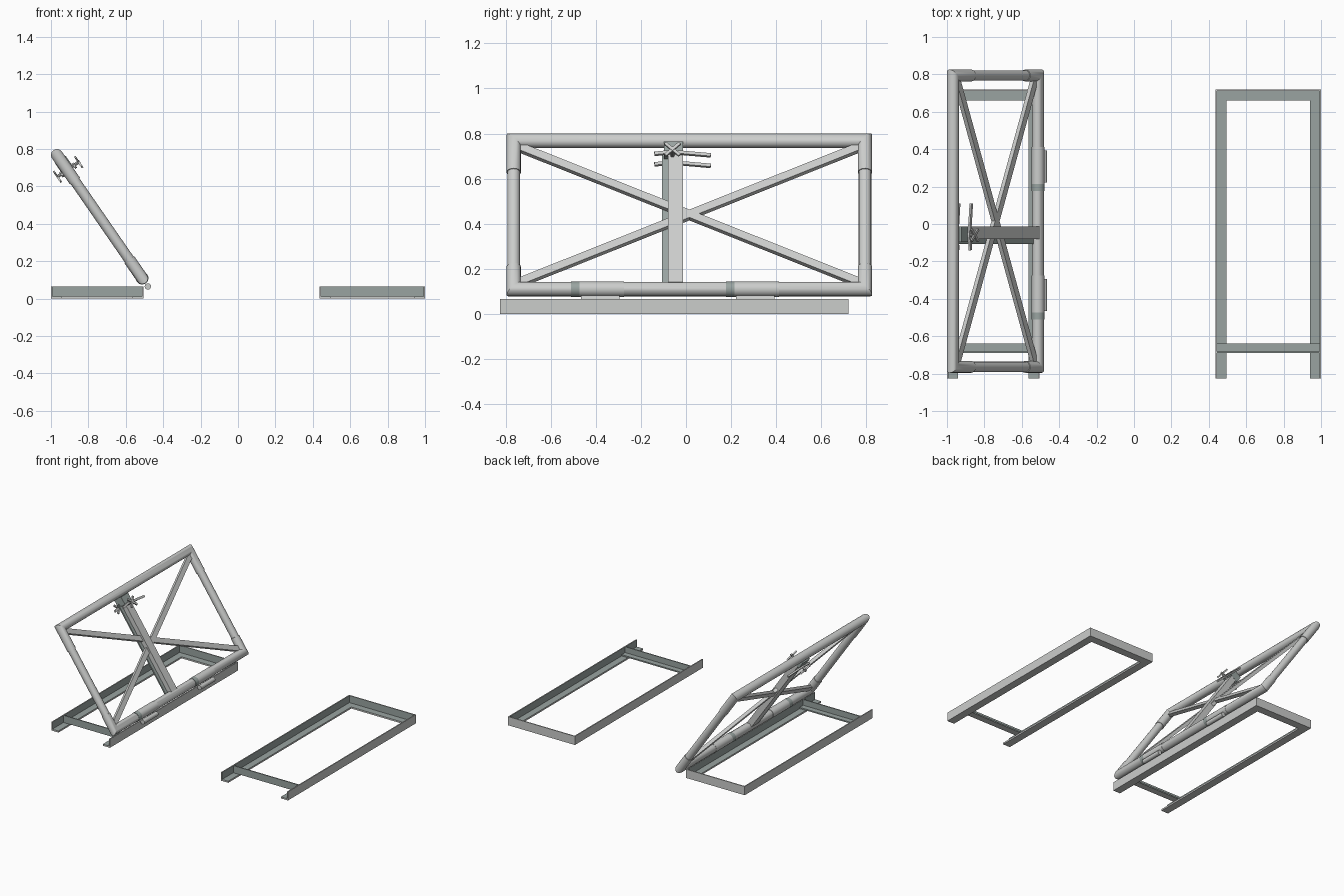
import bpy, bmesh, math
from mathutils import Matrix, Vector

cube = bpy.data.objects.get("Cube")
if cube:
    bpy.data.objects.remove(cube, do_unlink=True)


def material(name, colour):
    m = bpy.data.materials.new(name)
    m.use_nodes = True
    m.diffuse_color = (*colour, 1)
    m.node_tree.nodes["Principled BSDF"].inputs["Base Color"].default_value = (*colour, 1)
    return m


GREY = material("light_grey_steel", (0.60, 0.61, 0.60))
GREEN = material("green_grey_steel", (0.32, 0.37, 0.355))

# Panel space: x runs down the slope, y along the length, z out of the face
top, foot = Vector((-0.968, 0, 0.768)), Vector((-0.513, 0, 0.11))
SLOPE = (foot - top).length
down = (foot - top).normalized()
side = Vector((0, 1, 0))
PANEL = Matrix((down, side, down.cross(side))).transposed().to_4x4()
PANEL.translation = top
WORLD = Matrix.Identity(4)
Y0, Y1 = -0.764, 0.794


def finish(name, bm, mats, space, smooth=False):
    bmesh.ops.recalc_face_normals(bm, faces=bm.faces)
    mesh = bpy.data.meshes.new(name)
    bm.to_mesh(mesh)
    bm.free()
    for m in mats:
        mesh.materials.append(m)
    ob = bpy.data.objects.new(name, mesh)
    bpy.context.collection.objects.link(ob)
    ob.matrix_world = space
    if smooth:
        bpy.ops.object.select_all(action="DESELECT")
        ob.select_set(True)
        bpy.context.view_layer.objects.active = ob
        bpy.ops.object.shade_smooth_by_angle(angle=math.radians(35))
    return ob


def sweep(name, path, profile, space, mats=(GREY,), second=(), smooth=False):
    """Mitred sweep of a (left, up) profile along a flat path."""
    bm = bmesh.new()
    pts = [Vector(p) for p in path]
    dirs = [(b - a).normalized() for a, b in zip(pts, pts[1:])]
    rings = []
    for i, p in enumerate(pts):
        d0, d1 = dirs[max(i - 1, 0)], dirs[min(i, len(dirs) - 1)]
        n0, n1 = Vector((-d0.y, d0.x)), Vector((-d1.y, d1.x))
        m = (n0 + n1) / (1 + n0.dot(n1))
        rings.append([bm.verts.new((p.x + m.x * a, p.y + m.y * a, h)) for a, h in profile])
    n = len(profile)
    for r, s in zip(rings, rings[1:]):
        for k in range(n):
            j = (k + 1) % n
            f = bm.faces.new((r[k], r[j], s[j], s[k]))
            f.material_index = int(k in second)
    bm.faces.new(rings[0])
    bm.faces.new(rings[-1])
    return finish(name, bm, mats, space, smooth)


def tube(name, path, r, space=PANEL, h=0, mat=GREY, sides=16):
    ring = [(r * math.cos(t), h + r * math.sin(t))
            for t in (2 * math.pi * k / sides for k in range(sides))]
    return sweep(name, path, ring, space, (mat,), smooth=True)


def bar(name, a, b, width, z0, z1, mat=GREY):
    w = width / 2
    return sweep(name, (a, b), [(-w, z0), (w, z0), (w, z1), (-w, z1)], PANEL, (mat,))


# Angle-iron base frames with open front legs
ANGLE = [(0, 0), (0.06, 0), (0.06, 0.012), (0.008, 0.012), (0.008, 0.066), (0, 0.066)]
CROSS = [(0, 0.012), (0.05, 0.012), (0.05, 0.022), (0.008, 0.022), (0.008, 0.066), (0, 0.066)]
for label, xl, xr in (("right", -1.0, -0.505), ("left", 0.435, 1.0)):
    sweep(label + "_base_rail", [(xr, -0.825), (xr, 0.72), (xl, 0.72), (xl, -0.825)],
          ANGLE, WORLD, (GREY, GREEN), second=(2, 3))
    sweep(label + "_base_crossbar", [(xl + 0.008, -0.69), (xr - 0.008, -0.69)],
          CROSS, WORLD, (GREY, GREEN), second=range(1, 6))

# Tubular frame: long tubes with mitred elbows, thinner end tubes between
tube("upper_tube", [(0.17, Y0), (0, Y0), (0, Y1), (0.17, Y1)], 0.032)
tube("lower_tube", [(SLOPE - 0.12, Y0), (SLOPE, Y0), (SLOPE, Y1), (SLOPE - 0.12, Y1)], 0.032)
for label, y in (("front", Y0), ("back", Y1)):
    tube(label + "_end_tube", [(0.1, y), (SLOPE - 0.1, y)], 0.028)

# Crossed diagonal braces
for label, ya, yb in (("rising", Y1, Y0), ("falling", Y0, Y1)):
    inset = math.copysign(0.025, yb - ya)
    bar(label + "_brace", (0.035, ya + inset), (SLOPE - 0.035, yb - inset), 0.038, -0.012, 0.012)

# Centre post with side flange
bar("centre_post", (0.07, -0.047), (SLOPE - 0.02, -0.047), 0.066, -0.02, 0.025)
bar("post_flange", (0.07, -0.093), (SLOPE - 0.02, -0.093), 0.027, -0.02, -0.01, GREEN)

# Clamp: bracket, through bolt, bent grip strips and star knobs on both faces
bar("clamp_bracket", (0.03, -0.055), (0.09, -0.055), 0.085, -0.034, 0.036, GREEN)
U, V = 0.097, -0.06
bm = bmesh.new()
bmesh.ops.create_cone(bm, cap_ends=True, segments=10, radius1=0.009, radius2=0.009, depth=0.15,
                      matrix=Matrix.Translation((U, V, 0.006)))
finish("clamp_bolt", bm, (GREY,), PANEL, True)
for label, grip, knob in (("outer", 0.044, 0.074), ("inner", -0.038, -0.064)):
    h = 0.006
    strip = [(-0.008, grip - h), (0.008, grip - h), (0.008, grip + h), (-0.008, grip + h)]
    sweep(label + "_grip_strip", [(U + 0.004, -0.14), (U - 0.006, V), (U + 0.012, 0.11)],
          strip, PANEL)
    for k, (du, dv) in enumerate(((0.032, 0.032), (0.032, -0.032))):
        bar(f"{label}_knob_arm_{k + 1}", (U - du, V - dv), (U + du, V + dv), 0.014,
            knob - 0.005, knob + 0.005)

# Hinge sleeves on the lower tube with coloured end bands and pins
for label, y in (("front", -0.51), ("back", 0.177)):
    tube(label + "_hinge_band", [(SLOPE, y), (SLOPE, y + 0.037)], 0.0345, mat=GREEN)
    tube(label + "_hinge_sleeve", [(SLOPE, y + 0.037), (SLOPE, y + 0.235)], 0.0345)
    tube(label + "_hinge_pin", [(-0.482, y + 0.045), (-0.482, y + 0.215)], 0.017, WORLD, 0.065)
